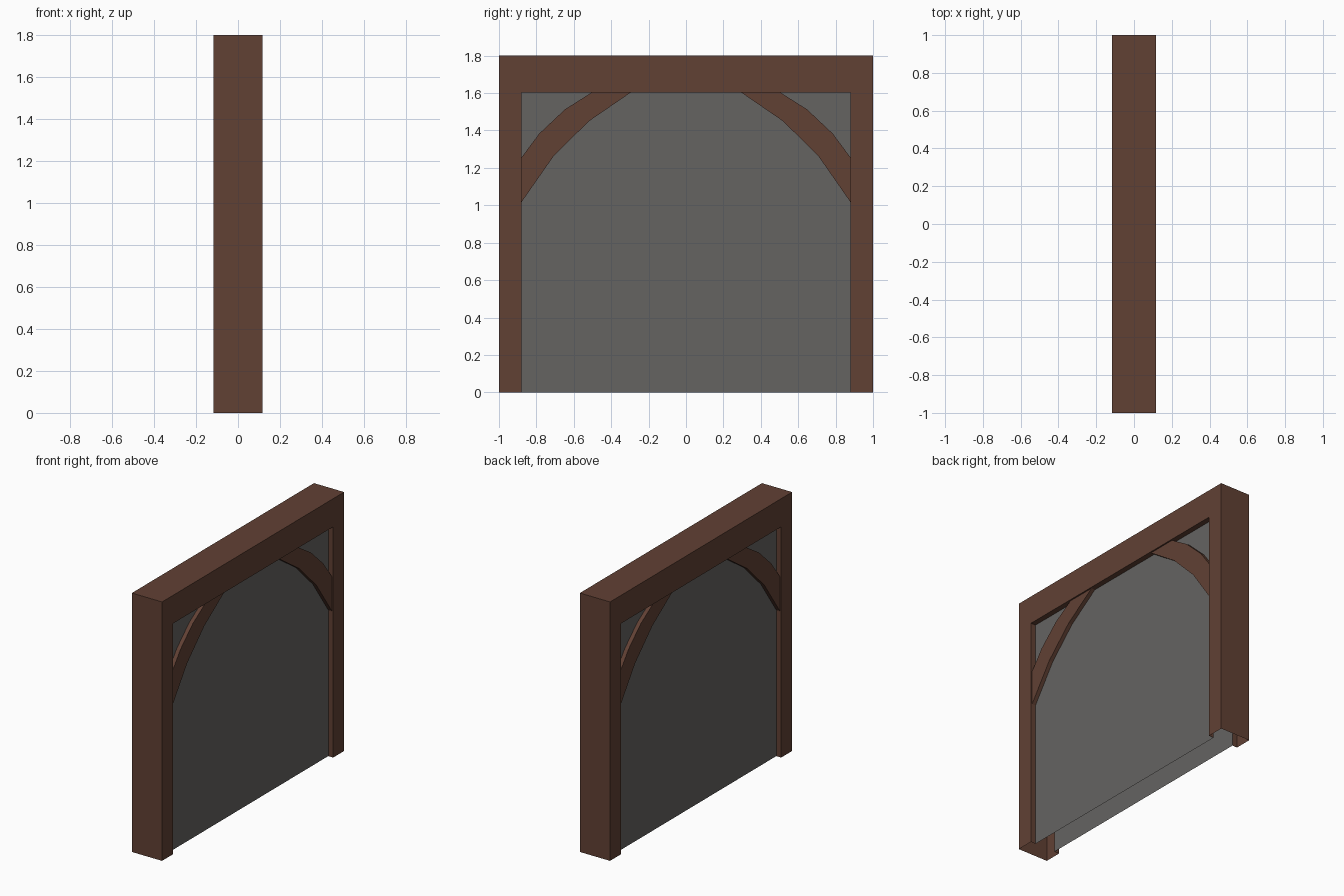
import bpy, bmesh

if "Cube" in bpy.data.objects:
    bpy.data.objects.remove(bpy.data.objects["Cube"])

HALF_DEPTH, PANEL_X, BRACE_X = 0.116, 0.078, 0.106
TOP, LINTEL_Z, INNER_Y = 1.8, 1.604, 0.88


def material(name, color):
    m = bpy.data.materials.new(name)
    m.diffuse_color = (*color, 1)
    m.use_nodes = True
    m.node_tree.nodes["Principled BSDF"].inputs["Base Color"].default_value = m.diffuse_color
    return m


wood = material("dark brown wood", (0.120, 0.052, 0.034))
stone = material("grey panel", (0.130, 0.126, 0.121))


def relief(name, outline, front, walls, mat):
    """Flat (y, z) outline, counter-clockwise from +x, with walls running back
    from chosen edges {edge index: back x}; mirrored to the other side."""
    bm = bmesh.new()
    verts = [bm.verts.new((front, y, z)) for y, z in outline]
    bm.faces.new(verts)
    backs = {}

    def back(i, x):
        if (i, x) not in backs:
            backs[i, x] = bm.verts.new((x, *outline[i]))
        return backs[i, x]

    n = len(outline)
    for i, x in walls.items():
        j = (i + 1) % n
        bm.faces.new((back(i, x), back(j, x), verts[j], verts[i]))
    mesh = bpy.data.meshes.new(name)
    bm.to_mesh(mesh)
    bm.free()
    mesh.materials.append(mat)
    ob = bpy.data.objects.new(name, mesh)
    bpy.context.collection.objects.link(ob)
    mod = ob.modifiers.new("both sides", 'MIRROR')
    mod.use_axis[0] = True
    return ob


# Hollow timber frame: outer walls meet in the middle, reveals stop at the panel
frame = [(1, 0), (1, TOP), (-1, TOP), (-1, 0),
         (-INNER_Y, 0), (-INNER_Y, LINTEL_Z), (INNER_Y, LINTEL_Z), (INNER_Y, 0)]
relief("timber_frame", frame, HALF_DEPTH,
       {0: 0, 1: 0, 2: 0, 4: PANEL_X, 5: PANEL_X, 6: PANEL_X}, wood)

# Recessed grey panel on each side
relief("wall_panel", [(-INNER_Y, 0), (INNER_Y, 0), (INNER_Y, LINTEL_Z), (-INNER_Y, LINTEL_Z)],
       PANEL_X, {}, stone)

# Curved corner braces
upper = [(INNER_Y, 1.255), (0.785, 1.383), (0.647, 1.513), (0.503, LINTEL_Z)]
lower = [(0.294, LINTEL_Z), (0.52, 1.449), (0.71, 1.26), (INNER_Y, 1.016)]
right = upper + lower
left = [(-y, z) for y, z in reversed(right)]
for name, outline in (("right_brace", right), ("left_brace", left)):
    relief(name, outline, BRACE_X, {i: PANEL_X for i in (0, 1, 2, 4, 5, 6)}, wood)
